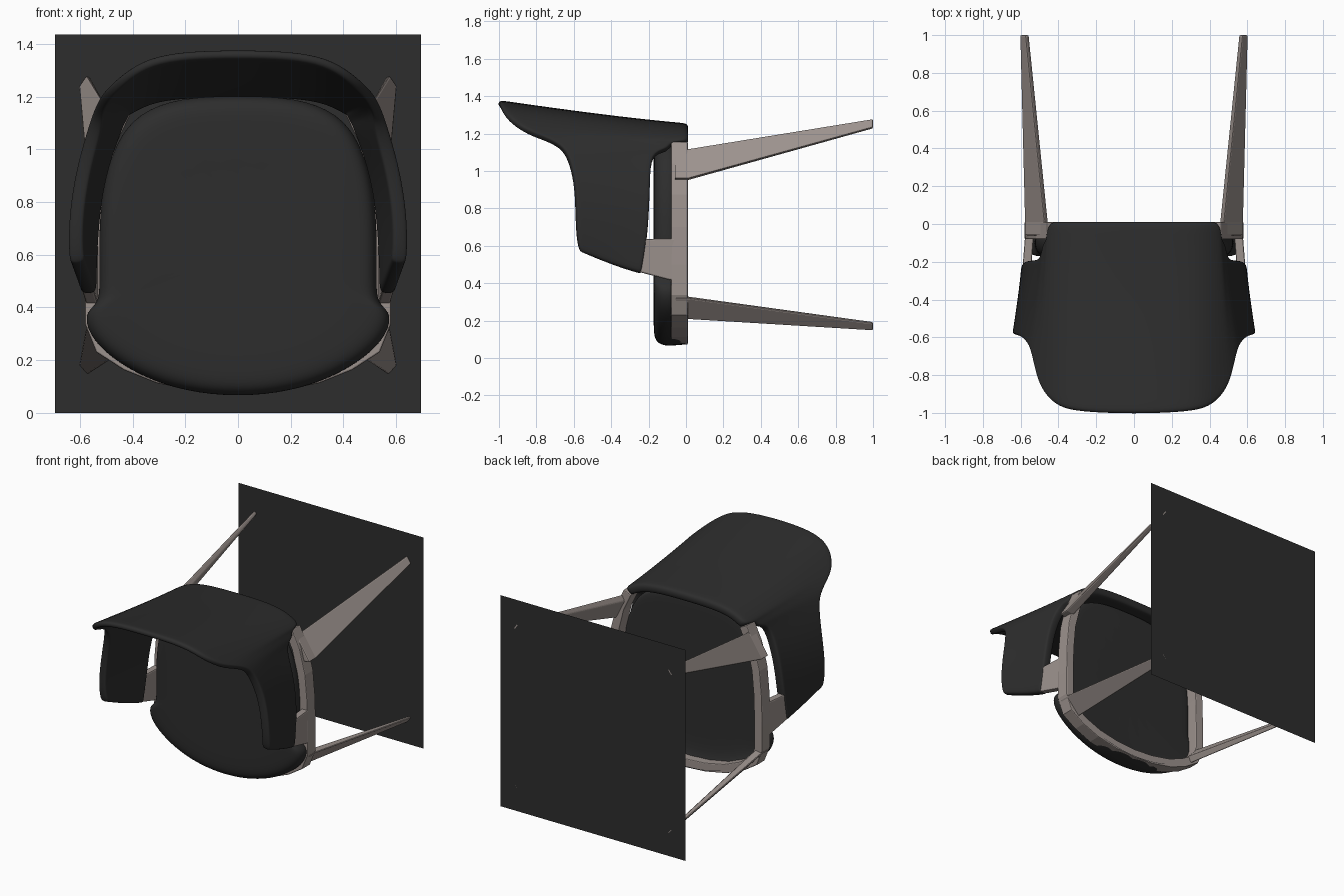
import bpy, bmesh, math

if "Cube" in bpy.data.objects:
    bpy.data.objects.remove(bpy.data.objects["Cube"])


def material(name, rgb):
    m = bpy.data.materials.new(name)
    m.diffuse_color = (*rgb, 1)
    m.use_nodes = True
    m.node_tree.nodes["Principled BSDF"].inputs["Base Color"].default_value = m.diffuse_color
    return m


BLACK = material("soft black", (0.026, 0.026, 0.026))
TAUPE = material("warm taupe", (0.33, 0.285, 0.265))


def make(name, verts, faces, mat, fix=True):
    me = bpy.data.meshes.new(name)
    me.from_pydata(verts, [], faces)
    if fix:
        bm = bmesh.new()
        bm.from_mesh(me)
        bmesh.ops.recalc_face_normals(bm, faces=bm.faces)
        bm.to_mesh(me)
        bm.free()
    me.materials.append(mat)
    ob = bpy.data.objects.new(name, me)
    bpy.context.collection.objects.link(ob)
    return ob


def smooth(ob, levels=2):
    ob.data.polygons.foreach_set("use_smooth", [True] * len(ob.data.polygons))
    s = ob.modifiers.new("smooth", "SUBSURF")
    s.levels = s.render_levels = levels


def loft(rings):
    """Closed rings joined into a capped solid."""
    n = len(rings[0])
    verts = [p for r in rings for p in r]
    faces = [(k * n + i, k * n + (i + 1) % n, (k + 1) * n + (i + 1) % n, (k + 1) * n + i)
             for k in range(len(rings) - 1) for i in range(n)]
    last = (len(rings) - 1) * n
    faces += [tuple(range(n)), tuple(range(last, last + n))]
    return verts, faces


def bevel(ob, width):
    b = ob.modifiers.new("bevel", "BEVEL")
    b.width, b.segments = width, 2
    b.limit_method = "ANGLE"
    b.angle_limit = math.radians(40)


# Wraparound back and arms: lower edge (x, z, y) and upper edge (x, z, y)
half = [
    (0, 1.255, .015, 0, 1.38, -1.003), (.2, 1.253, .015, .2, 1.376, -.997),
    (.33, 1.235, .015, .34, 1.35, -.985), (.41, 1.20, .015, .43, 1.295, -.955),
    (.46, 1.165, .015, .50, 1.23, -.87), (.465, 1.155, -.08, .525, 1.195, -.78),
    (.485, 1.12, -.09, .545, 1.155, -.69), (.495, 1.10, -.185, .565, 1.10, -.63),
    (.55, .95, -.19, .61, .95, -.592), (.58, .80, -.195, .637, .80, -.586),
    (.593, .64, -.205, .645, .68, -.583), (.598, .49, -.232, .642, .60, -.575),
    (.598, .45, -.238, .635, .565, -.565)]
cols = [(-c[0], c[1], c[2], -c[3], c[4], c[5]) for c in half[:0:-1]] + half
rows = [0, .04, .25, .5, .75, .96, 1]
verts, weights = [], []
for bx, bz, by, tx, tz, ty in cols:
    for v in rows:
        w = v ** 1.2
        verts.append((bx + (tx - bx) * w, by + (ty - by) * v, bz + (tz - bz) * w))
        weights.append(1 - (.4 * v if ty < -.65 else .1 * v))
R = len(rows)
faces = [(i * R + j, i * R + j + 1, (i + 1) * R + j + 1, (i + 1) * R + j)
         for i in range(len(cols) - 1) for j in range(R - 1)]
shell = make("backrest_and_arms", verts, faces, BLACK, fix=False)
vg = shell.vertex_groups.new(name="thickness")
for i, w in enumerate(weights):
    vg.add([i], w, "REPLACE")
sol = shell.modifiers.new("thickness", "SOLIDIFY")
sol.thickness, sol.offset, sol.vertex_group = .062, -1, "thickness"
smooth(shell)

# Seat cushion: scaled outlines, with a lip that drops over the front rail
right = [(.2, .078), (.38, .14), (.52, .235), (.578, .32), (.578, .385), (.532, .415),
         (.526, .48), (.53, .65), (.52, .85), (.465, 1.03), (.38, 1.14), (.22, 1.2)]
outline = [(0, .058)] + right + [(0, 1.205)] + [(-x, z) for x, z in right[::-1]]


def seat_ring(s, y, lip=False):
    ring = []
    for x, z in outline:
        drop = max(0, min(1, (.25 - z) / .08)) if lip else 0
        ring.append((x * s, y + (.015 - y) * drop, .62 + (z - .62) * s))
    return ring


seat = make("seat", *loft([
    seat_ring(.5, -.172), seat_ring(.82, -.174), seat_ring(.94, -.168), seat_ring(.99, -.135),
    seat_ring(1.0, -.09), seat_ring(.985, -.07, True), seat_ring(.96, -.068, True),
    seat_ring(.93, -.062), seat_ring(.5, -.062)]), BLACK)
smooth(seat)

# Frame rail under the seat: box section swept along the sides and front
path = [(.435, 1.145), (.49, 1.03), (.53, .87), (.545, .7), (.55, .5), (.55, .34),
        (.515, .25), (.42, .19), (.3, .142), (.15, .112)]
path = path + [(0, .102)] + [(-x, z) for x, z in path[::-1]]
rings = []
for i, (x, z) in enumerate(path):
    a, b = path[max(i - 1, 0)], path[min(i + 1, len(path) - 1)]
    dx, dz = b[0] - a[0], b[1] - a[1]
    n = math.hypot(dx, dz)
    nx, nz = -dz / n * .03, dx / n * .03
    rings.append([(x + nx, -.08, z + nz), (x + nx, .01, z + nz),
                  (x - nx, .01, z - nz), (x - nx, -.08, z - nz)])
bevel(make("seat_frame_rail", *loft(rings), TAUPE), .006)

# Arm brackets and tapered legs, one per side
bracket = [(-.27, .635), (-.075, .64), (0, .64), (0, .40), (-.10, .42), (-.27, .465)]
rear_top = [(.475, 1.12), (.58, .96), (.52, .95), (.455, 1.08)]
rear_foot = [(.575, 1.28), (.605, 1.235), (.585, 1.225), (.555, 1.265)]
front_top = [(.475, .205), (.58, .32), (.53, .33), (.455, .25)]
front_foot = [(.57, .145), (.605, .185), (.59, .195), (.555, .16)]
for side, s in (("right", 1), ("left", -1)):
    plates = [[(s * (x - .08 * (y + .08)), y, z) for y, z in bracket] for x in (.532, .578)]
    bevel(make(side + "_arm_bracket", *loft(plates), TAUPE), .008)
    for name, top, foot in (("rear", rear_top, rear_foot), ("front", front_top, front_foot)):
        sections = [[(s * x, y, z) for x, z in q] for y, q in ((-.06, top), (.01, top), (1, foot))]
        bevel(make(f"{side}_{name}_leg", *loft(sections), TAUPE), .008)

# Flat panel that the feet rest against
make("floor_panel", [(-.695, 1, 0), (.695, 1, 0), (.695, 1, 1.435), (-.695, 1, 1.435)],
     [(0, 1, 2, 3)], BLACK, fix=False)
